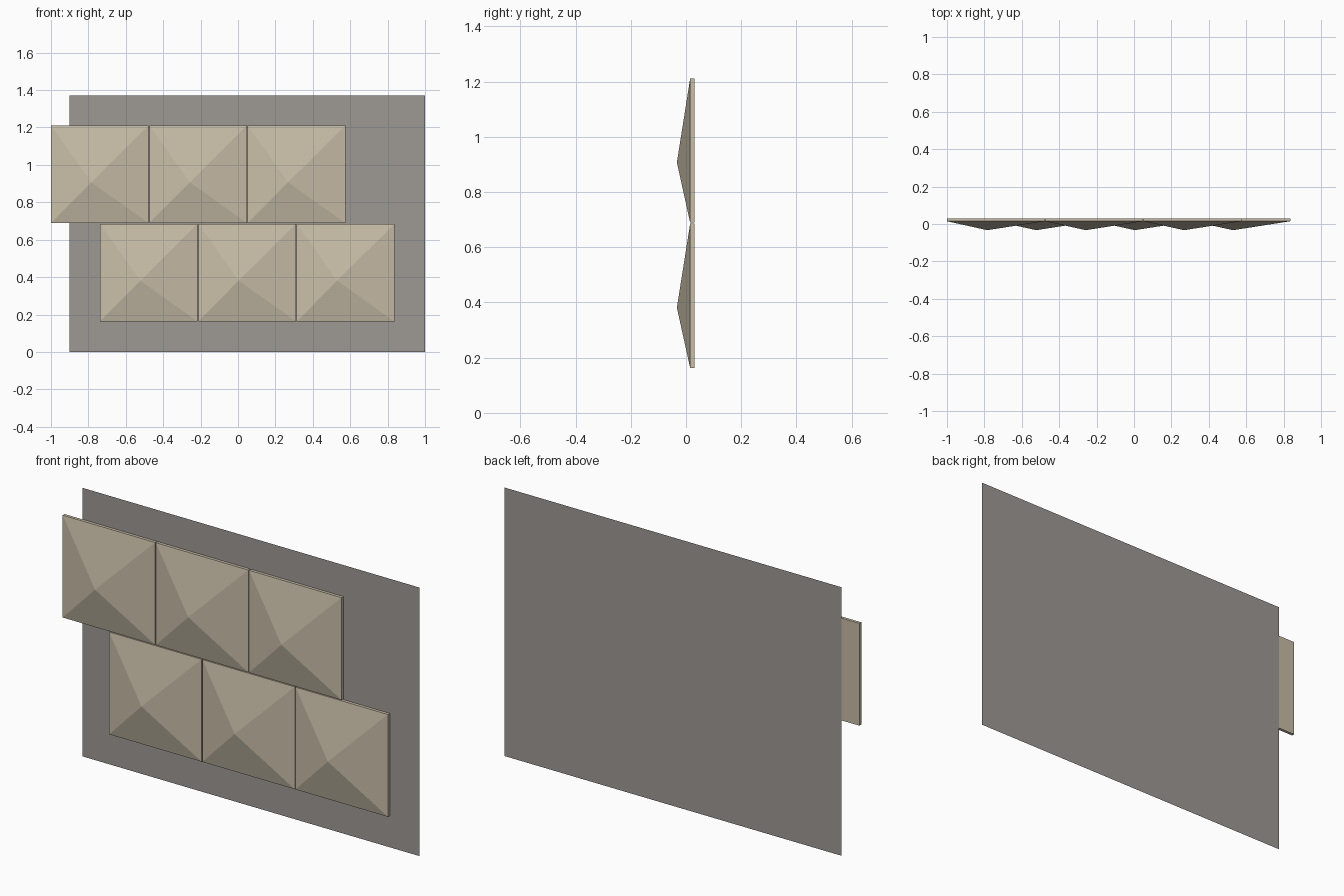
import bpy, bmesh

if "Cube" in bpy.data.objects:
    bpy.data.objects.remove(bpy.data.objects["Cube"])


def material(name, rgb):
    m = bpy.data.materials.new(name)
    m.diffuse_color = (*rgb, 1)
    m.use_nodes = True
    m.node_tree.nodes["Principled BSDF"].inputs["Base Color"].default_value = m.diffuse_color
    return m


STONE = material("beige stone", (0.58, 0.51, 0.39))
GREY = material("warm grey", (0.34, 0.32, 0.30))

SIZE, PITCH = 0.522, 0.526          # tile side and spacing with joint
BACK, RIM, PEAK = 0.03, 0.015, -0.033   # depths of a tile
PEAK_X, PEAK_Z = 0.216, 0.218       # off-centre peak within a tile


def add_object(name, bm, mat):
    mesh = bpy.data.meshes.new(name)
    bm.normal_update()
    bm.to_mesh(mesh)
    bm.free()
    mesh.materials.append(mat)
    obj = bpy.data.objects.new(name, mesh)
    bpy.context.collection.objects.link(obj)
    return obj


def tile(name, x, z):
    """Thin square slab whose front rises to an off-centre peak."""
    bm = bmesh.new()
    corners = [(x, z), (x + SIZE, z), (x + SIZE, z + SIZE), (x, z + SIZE)]
    rim = [bm.verts.new((cx, RIM, cz)) for cx, cz in corners]
    back = [bm.verts.new((cx, BACK, cz)) for cx, cz in corners]
    peak = bm.verts.new((x + PEAK_X, PEAK, z + PEAK_Z))
    for i in range(4):
        j = (i + 1) % 4
        bm.faces.new((rim[i], rim[j], peak))
        bm.faces.new((rim[j], rim[i], back[i], back[j]))
    bm.faces.new(back[::-1])
    bmesh.ops.recalc_face_normals(bm, faces=bm.faces)
    add_object(name, bm, STONE)


# Two staggered rows of three tiles
for row, (x0, z0) in {"lower": (-0.738, 0.163), "upper": (-1.0, 0.689)}.items():
    for i in range(3):
        tile(f"{row}_tile_{i + 1}", x0 + i * PITCH, z0)

# Flat wall sheet behind the tiles
bm = bmesh.new()
bm.faces.new([bm.verts.new((x, 0.033, z)) for x, z in
              ((-0.9, 0), (1.0, 0), (1.0, 1.37), (-0.9, 1.37))])
add_object("wall_sheet", bm, GREY)
